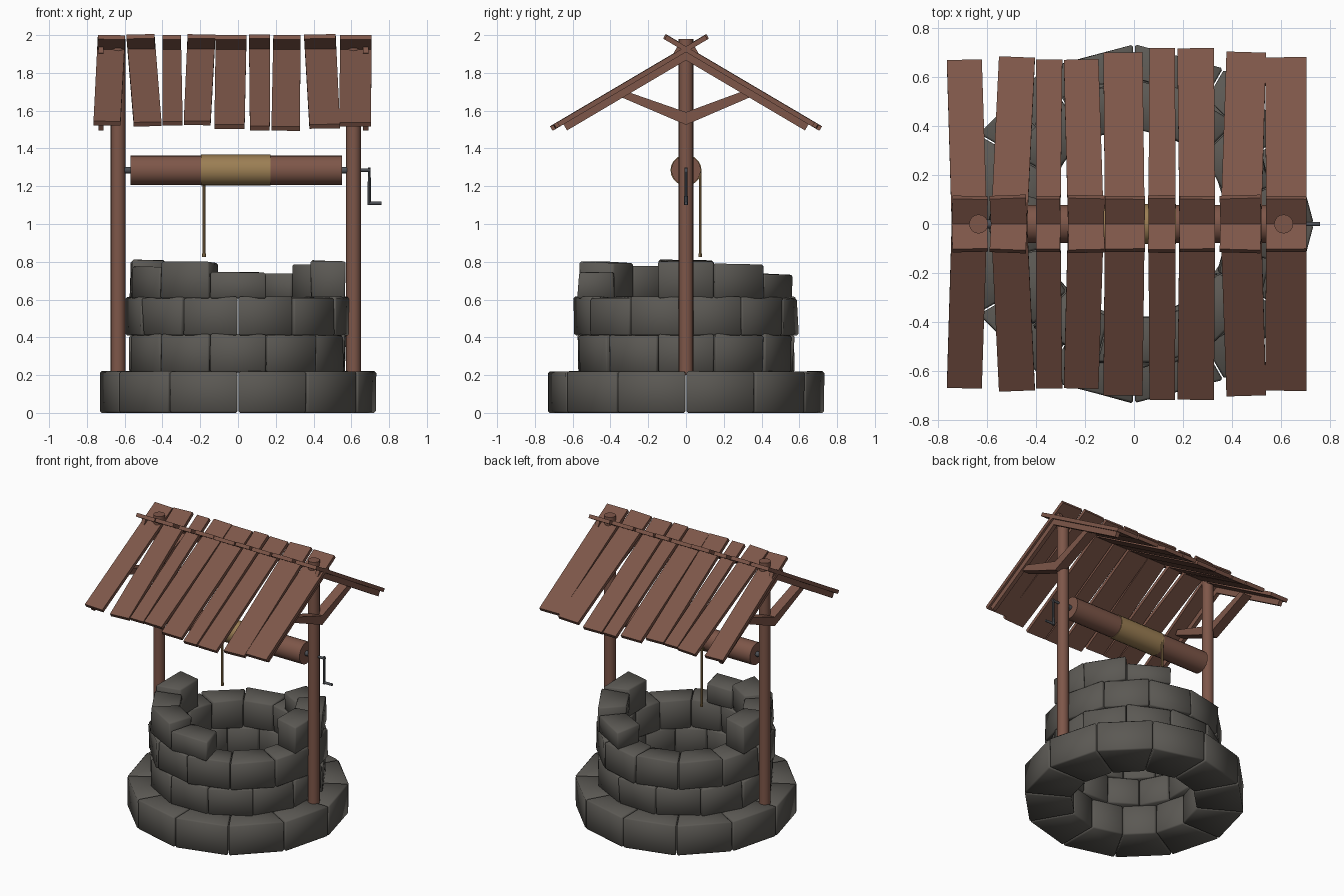
import bpy, bmesh, math, random
from mathutils import Vector

if "Cube" in bpy.data.objects:
    bpy.data.objects.remove(bpy.data.objects["Cube"])

random.seed(4)


def material(name, color):
    m = bpy.data.materials.new(name)
    m.diffuse_color = (*color, 1)
    m.use_nodes = True
    m.node_tree.nodes["Principled BSDF"].inputs["Base Color"].default_value = m.diffuse_color
    return m


STONE = material("grey_stone", (0.105, 0.099, 0.088))
WOOD = material("brown_wood", (0.208, 0.094, 0.066))
ROPE = material("tan_rope", (0.33, 0.21, 0.088))
IRON = material("dark_iron", (0.075, 0.081, 0.092))


def finish(name, bm, mat, angle=40):
    bmesh.ops.recalc_face_normals(bm, faces=bm.faces)
    me = bpy.data.meshes.new(name)
    bm.to_mesh(me)
    bm.free()
    me.materials.append(mat)
    me.shade_smooth()
    me.set_sharp_from_angle(angle=math.radians(angle))
    ob = bpy.data.objects.new(name, me)
    bpy.context.collection.objects.link(ob)
    return ob


def add_hexa(bm, low, high):
    """Six-sided block from two matching loops of four points."""
    a = [bm.verts.new(p) for p in low]
    b = [bm.verts.new(p) for p in high]
    bm.faces.new(a[::-1])
    bm.faces.new(b)
    for i in range(4):
        j = (i + 1) % 4
        bm.faces.new((a[i], a[j], b[j], b[i]))


def rod(name, p, q, r, mat, sides=16, r2=None):
    """Round bar between two points."""
    p, q = Vector(p), Vector(q)
    d = q - p
    bm = bmesh.new()
    bmesh.ops.create_cone(bm, cap_ends=True, segments=sides, radius1=r,
                          radius2=r if r2 is None else r2, depth=d.length)
    rot = Vector((0, 0, 1)).rotation_difference(d.normalized()).to_matrix().to_4x4()
    bmesh.ops.transform(bm, matrix=rot, verts=bm.verts)
    bmesh.ops.translate(bm, vec=(p + q) / 2, verts=bm.verts)
    return finish(name, bm, mat)


def stone_ring(name, r_in, r_out, z0, tops, jitter):
    """Wedge stones; tops maps the middle angle of each stone to its height."""
    bm = bmesh.new()
    for mid, z1 in tops.items():
        def corner(r, side, z):
            a = math.radians(mid + side * 14.75)
            r += random.uniform(-jitter, jitter)
            z += random.uniform(-jitter, jitter) * 0.6 if z > z0 else 0
            return (r * math.cos(a), r * math.sin(a), z)
        spots = [(r_in, -1), (r_out, -1), (r_out, 1), (r_in, 1)]
        add_hexa(bm, [corner(r, s, z0) for r, s in spots],
                 [corner(r, s, z1) for r, s in spots])
    bmesh.ops.bevel(bm, geom=bm.edges[:], offset=0.009, segments=1,
                    affect='EDGES', profile=0.5)
    return finish(name, bm, STONE, 50)


# Stone base, two full courses and a broken top course
stone_ring("base_stones", 0.42, 0.733, 0.0, {15 + 30 * i: 0.22 for i in range(12)}, 0.002)
stone_ring("lower_course", 0.395, 0.588, 0.215, {30 * i: 0.415 for i in range(12)}, 0.010)
stone_ring("middle_course", 0.395, 0.59, 0.41, {15 + 30 * i: 0.612 for i in range(12)}, 0.010)
stone_ring("broken_top_course", 0.395, 0.588, 0.605,
           {0: 0.805, 30: 0.79, 60: 0.735, 180: 0.808, 210: 0.775,
            240: 0.797, 270: 0.742}, 0.008)

# Roof slopes: front slope rises towards +y and crosses the back slope
SLOPE = 0.59
RIDGE = 1.925
TILT = math.atan(SLOPE)


def slope_point(x, y, lift, s):
    """Point on the front slope (s=1) or its mirrored back slope (s=-1)."""
    return (x, s * (y - lift * math.sin(TILT)), RIDGE + SLOPE * y + lift * math.cos(TILT))


# Planks: eave left, eave right, ridge left, ridge right, eave depth
PLANKS = [
    (-0.765, -0.622, -0.742, -0.597, 0.665), (-0.552, -0.405, -0.59, -0.442, 0.675),
    (-0.40, -0.293, -0.40, -0.302, 0.665), (-0.287, -0.145, -0.267, -0.12, 0.665),
    (-0.125, 0.035, -0.118, 0.045, 0.695), (0.063, 0.168, 0.058, 0.17, 0.712),
    (0.177, 0.327, 0.187, 0.332, 0.712), (0.378, 0.54, 0.35, 0.517, 0.695),
    (0.537, 0.705, 0.54, 0.706, 0.675),
]
for s, side in ((1, "front"), (-1, "back")):
    bm = bmesh.new()
    for i, (e0, e1, t0, t1, depth) in enumerate(PLANKS):
        skew = -(t0 - e0) / 0.95 * (e1 - e0) / 2
        top = 0.108 + 0.004 * (i % 2)
        wob = 0.002 * (i % 2)
        loop = [(e0, -depth - skew), (e1, -depth + skew), (t1, top + skew), (t0, top - skew)]
        add_hexa(bm, [slope_point(x, y, wob - 0.013, s) for x, y in loop],
                 [slope_point(x, y, wob + 0.013, s) for x, y in loop])
    finish(side + "_roof_planks", bm, WOOD, 25)

# Posts, rafters and braces at each end
for end, px, rx in (("left", -0.635, -0.725), ("right", 0.612, 0.677)):
    rod(end + "_post", (px, 0, 0.2), (px, 0, 1.98), 0.039, WOOD)
    bm = bmesh.new()
    for s in (1, -1):
        loop = [(rx - 0.014, -0.655), (rx + 0.014, -0.655), (rx + 0.014, 0.04), (rx - 0.014, 0.04)]
        add_hexa(bm, [slope_point(x, y, -0.05, s) for x, y in loop],
                 [slope_point(x, y, -0.012, s) for x, y in loop])
    finish(end + "_rafters", bm, WOOD, 25)
    bm = bmesh.new()
    bx = (px + rx) / 2
    for s in (1, -1):
        prof = [(0.0, 1.525), (0.345, 1.672), (0.325, 1.705), (0.0, 1.592)]
        if s == 1:
            prof = [(0.0, 1.525), (0.36, 1.68), (0.32, 1.71), (0.0, 1.592)]
        add_hexa(bm, [(bx - 0.035, s * y, z) for y, z in prof],
                 [(bx + 0.035, s * y, z) for y, z in prof])
    finish(end + "_braces", bm, WOOD, 25)

# Winding drum with wrapped rope
AX = 1.285
rod("drum", (-0.57, 0, AX), (0.55, 0, AX), 0.078, WOOD, 20)
rod("rope_wrap", (-0.195, 0, AX), (0.172, 0, AX), 0.082, ROPE, 20)
rod("hanging_rope", (-0.18, 0.076, AX), (-0.18, 0.076, 0.83), 0.007, ROPE, 8)
rod("rope_knot", (-0.18, 0.076, 0.845), (-0.18, 0.076, 0.825), 0.010, ROPE, 8)

# Axle and crank
rod("axle", (-0.62, 0, AX), (0.61, 0, AX), 0.018, IRON, 12)
rod("crank_shaft", (0.60, 0, AX), (0.702, 0, AX), 0.009, IRON, 10)
rod("crank_arm", (0.695, 0, 1.298), (0.695, 0, 1.10), 0.007, IRON, 8, 0.010)
rod("crank_handle", (0.69, 0, 1.11), (0.76, 0, 1.11), 0.009, IRON, 10)
